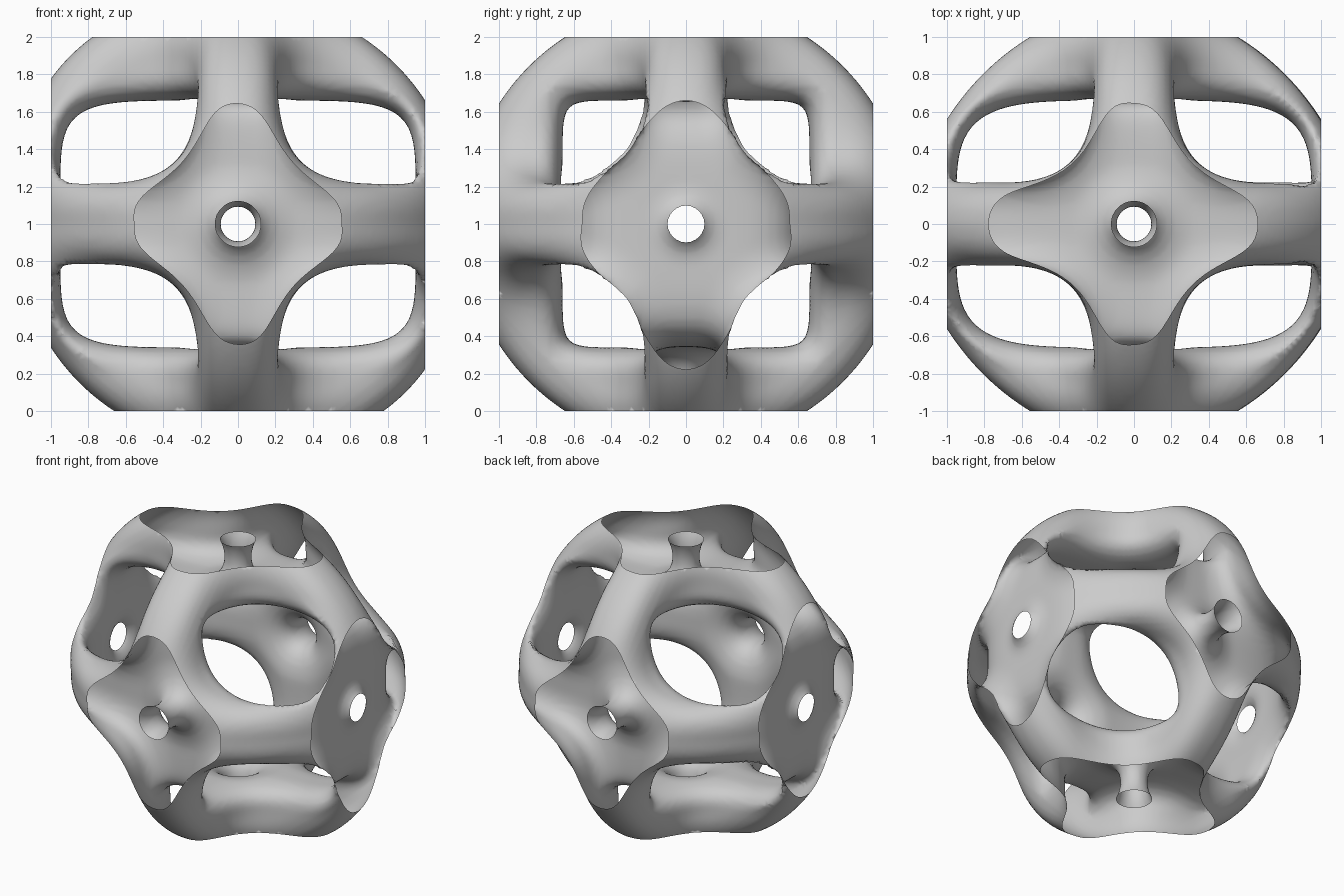
import bpy, bmesh
from math import hypot
from mathutils import Vector
from itertools import product

old = bpy.data.objects.get("Cube")
if old:
    bpy.data.objects.remove(old, do_unlink=True)

STEP = 0.025      # sampling distance
COUNT = 44        # samples from the middle to the outside


def smooth_max(a, b, k):
    h = max(k - abs(a - b), 0) / k
    return max(a, b) + h * h * k / 4


def smooth_min(a, b, k):
    return -smooth_max(-a, -b, k)


def cage_field(x, y, z):
    """Negative inside the hollow bars and nodes of the cage."""
    lean = max(0.15 * x * z, -x * z)
    x, y, z = abs(x), abs(y), abs(z)
    # round outer hull, flatter on the level bars, fuller on two leaning bars
    outer = hypot(x, y, z) - 1.19 + 0.085 * x * y - 0.1 * lean
    # boxy inner cavity with rounder level corners
    u, v, w = x / 0.95, y / 0.66, z / 0.66
    side = (v ** 12 + w ** 12) ** (1 / 12)
    box = (u ** 6 + side ** 6) ** (1 / 6)
    level = (u ** 4.5 + v ** 4.5) ** (1 / 4.5)
    wall = max(outer, 0.8 * (1 - max(box, level)))
    # bars along the three middle planes, blended where they cross
    bars = smooth_min(y, z, 0.48 + 0.2 * x)
    bars = smooth_min(bars, x, 0.48) - 0.208 - 0.02 * x
    shape = smooth_max(wall, bars, 0.18)
    # small hole through the centre of every node, flared where the wall is deep
    radius = 0.093 + 1.8 * (max(y, z, 0.66) - 0.87) ** 2
    hole = max(0.05 - hypot(y, z), radius - min(hypot(x, z), hypot(x, y)))
    return smooth_max(shape, hole, 0.18)


def position(i):
    return Vector([(n - 0.5) * STEP for n in i])


def shifted(i, axis, amount=1):
    j = list(i)
    j[axis] += amount
    return tuple(j)


# sample the front-to-back half of the cage
whole = range(1 - COUNT, COUNT)
field = {i: cage_field(*position(i))
         for i in product(whole, range(COUNT), whole)}

# find where the skin crosses the sampling lines
crossings = []
cells = {}
for i, a in field.items():
    for axis in range(3):
        j = shifted(i, axis)
        b = field.get(j)
        if b is None or (a < 0) == (b < 0):
            continue
        point = position(i).lerp(position(j), a / (a - b))
        u, v = (axis + 1) % 3, (axis + 2) % 3
        ring = [shifted(shifted(i, u, du), v, dv)
                for du, dv in ((-1, -1), (0, -1), (0, 0), (-1, 0))]
        for cell in ring:
            cells.setdefault(cell, []).append(point)
        crossings.append(ring if a < 0 else ring[::-1])

# join the crossings into a quad skin
bm = bmesh.new()
verts = {}
for cell, points in cells.items():
    if cell[1] >= 0:
        centre = sum(points, Vector()) / len(points)
        # keep the mirror seam exactly on the middle plane
        if cell[1] == 0:
            centre.y = 0
        verts[cell] = bm.verts.new(centre)
for ring in crossings:
    if all(cell in verts for cell in ring):
        bm.faces.new([verts[cell] for cell in ring])

# slice the nodes open flat on each side
for direction in ((1, 0, 0), (-1, 0, 0), (0, 1, 0), (0, 0, 1), (0, 0, -1)):
    bmesh.ops.bisect_plane(bm, geom=bm.verts[:] + bm.edges[:] + bm.faces[:],
                           plane_co=direction, plane_no=direction,
                           clear_outer=True)
for face in bm.faces:
    face.smooth = True

mesh = bpy.data.meshes.new("hollow_cage")
bm.to_mesh(mesh)
bm.free()

# one plain grey
grey = bpy.data.materials.new("light_grey")
grey.use_nodes = True
colour = (0.6, 0.6, 0.6, 1)
grey.diffuse_color = colour
grey.node_tree.nodes["Principled BSDF"].inputs["Base Color"].default_value = colour
mesh.materials.append(grey)

# mirror the half into the whole cage
cage = bpy.data.objects.new("hollow_cage", mesh)
cage.location.z = 1
bpy.context.collection.objects.link(cage)
mirror = cage.modifiers.new("mirror_half", "MIRROR")
mirror.use_axis = (False, True, False)
mirror.merge_threshold = 0.0005
